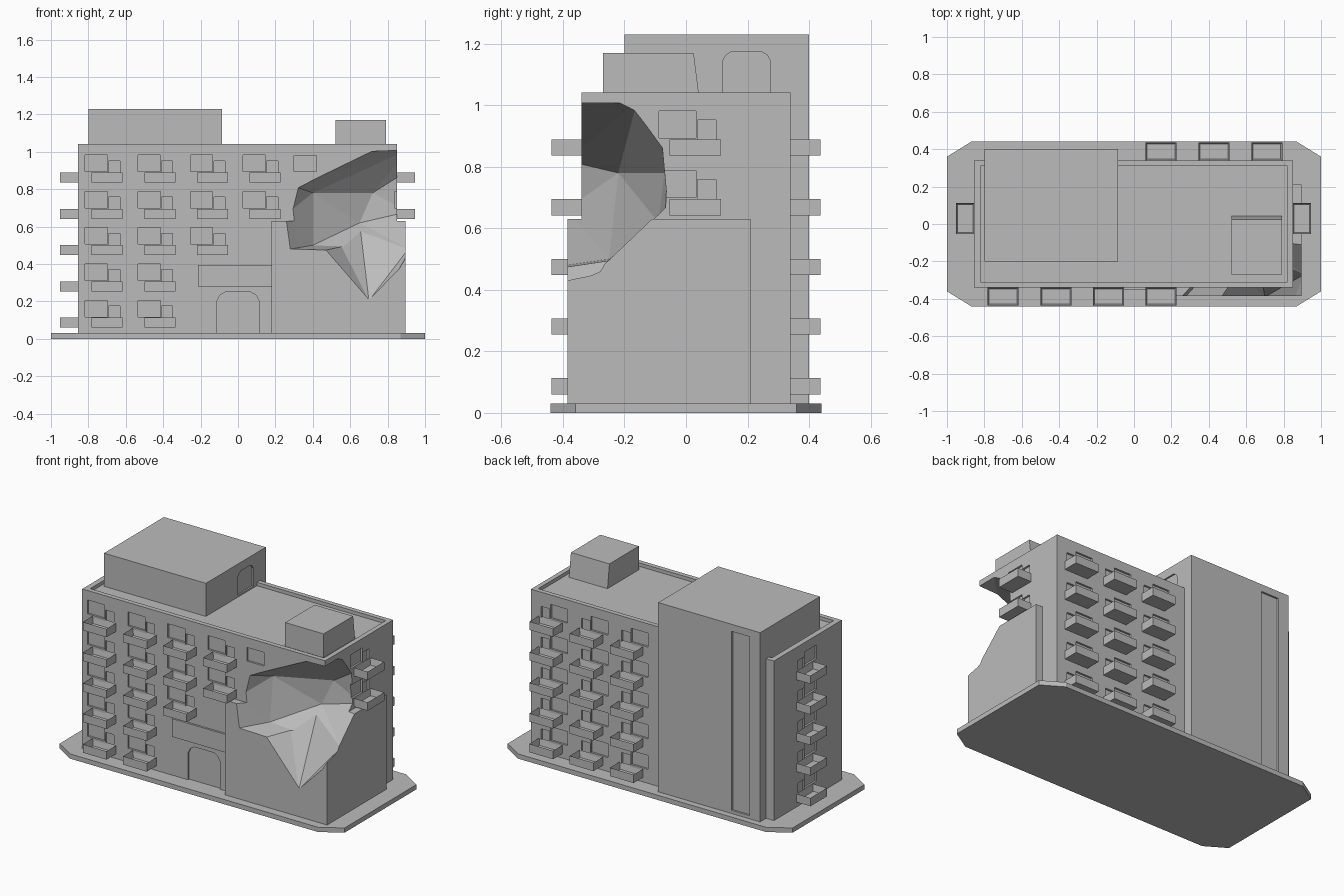
import bpy, bmesh
from mathutils import Vector

if "Cube" in bpy.data.objects:
    bpy.data.objects.remove(bpy.data.objects["Cube"])

concrete = bpy.data.materials.new("grey_concrete")
concrete.diffuse_color = (0.5, 0.5, 0.5, 1)
concrete.use_nodes = True
concrete.node_tree.nodes["Principled BSDF"].inputs["Base Color"].default_value = concrete.diffuse_color


def finish(name, bm):
    bmesh.ops.recalc_face_normals(bm, faces=bm.faces)
    me = bpy.data.meshes.new(name)
    bm.to_mesh(me)
    bm.free()
    me.materials.append(concrete)
    ob = bpy.data.objects.new(name, me)
    bpy.context.collection.objects.link(ob)
    return ob


def add_box(bm, x0, x1, y0, y1, z0, z1):
    v = bmesh.ops.create_cube(bm, size=1)["verts"]
    for p in v:
        p.co = (x1 if p.co.x > 0 else x0, y1 if p.co.y > 0 else y0, z1 if p.co.z > 0 else z0)
    return v


def box(name, *b):
    bm = bmesh.new()
    add_box(bm, *b)
    return finish(name, bm)


def prism(name, pts, shift):
    """Extrude a closed 3D outline along a shift vector."""
    bm = bmesh.new()
    f = bm.faces.new([bm.verts.new(p) for p in pts])
    ext = bmesh.ops.extrude_face_region(bm, geom=[f], use_keep_orig=True)
    bmesh.ops.translate(bm, vec=Vector(shift),
                        verts=[g for g in ext["geom"] if isinstance(g, bmesh.types.BMVert)])
    return finish(name, bm)


def hull(name, pts):
    bm = bmesh.new()
    for p in pts:
        bm.verts.new(p)
    res = bmesh.ops.convex_hull(bm, input=list(bm.verts))
    junk = {v for v in res["geom_interior"] if isinstance(v, bmesh.types.BMVert)}
    bmesh.ops.delete(bm, geom=list(junk), context='VERTS')
    return finish(name, bm)


def combine(ob, other, operation='DIFFERENCE'):
    """Apply a boolean and remove the helper."""
    other.hide_render = True
    m = ob.modifiers.new("bool", 'BOOLEAN')
    m.operation, m.solver, m.object = operation, 'EXACT', other
    bpy.context.view_layer.update()
    me = bpy.data.meshes.new_from_object(ob.evaluated_get(bpy.context.evaluated_depsgraph_get()))
    ob.modifiers.clear()
    ob.data = me
    bpy.data.objects.remove(other)
    me.materials.clear()
    me.materials.append(concrete)


def arch(w, h):
    return [(-w, 0), (w, 0), (w, .78 * h), (.86 * w, .92 * h), (.6 * w, h),
            (-.6 * w, h), (-.86 * w, .92 * h), (-w, .78 * h)]


# Pavement slab with cut corners
c = [(-.87, -.44), (.87, -.44), (1, -.36), (1, .36), (.87, .44), (-.87, .44), (-1, .36), (-1, -.36)]
prism("pavement", [(x, y, 0) for x, y in c], (0, 0, .03))

# Main block, front corner annex and sunken roof
body = box("main_building", -.855, .85, -.34, .34, .02, 1.042)
combine(body, box("annex", .18, .895, -.385, .21, .02, .63), 'UNION')
combine(body, box("roof_cut", -.82, .82, -.31, .31, 1.02, 1.2))

# Stair tower with roof door and tall rear strip
tower = box("stair_tower", -.80, -.085, -.20, .40, .02, 1.23)
combine(tower, box("strip_cut", -.725, -.60, .388, .5, .05, 1.185))
combine(tower, prism("roof_door_cut", [(-.095, .197 + u, 1.03 + z) for u, z in arch(.078, .145)], (.1, 0, 0)))

# Small roof house, its rear wall leaning out at the foot
bm = bmesh.new()
for v in add_box(bm, .52, .79, -.27, .025, 1.01, 1.17):
    if v.co.z < 1.1 and v.co.y > 0:
        v.co.y = .045
finish("roof_house", bm)

# Balconies, with window and door recesses behind each
cuts = bmesh.new()
D = .012


def wall_box(bm, wall, u0, u1, d0, d1, z0, z1):
    """Box on a wall: u runs along it, d points out of it."""
    if wall == "front":
        return add_box(bm, u0, u1, -.34 - d1, -.34 - d0, z0, z1)
    if wall == "back":
        return add_box(bm, u0, u1, .34 + d0, .34 + d1, z0, z1)
    if wall == "right":
        return add_box(bm, .85 + d0, .85 + d1, u0, u1, z0, z1)
    return add_box(bm, -.855 - d1, -.855 - d0, u0, u1, z0, z1)


def balcony(wall, u, row):
    z = .06 + .194 * row
    bm = bmesh.new()
    wall_box(bm, wall, u - .083, u + .083, -.002, .097, z, z + .053)
    bm.normal_update()
    top = max(bm.faces, key=lambda f: f.calc_center_median().z)
    bmesh.ops.inset_individual(bm, faces=[top], thickness=.012)
    bmesh.ops.translate(bm, verts=top.verts, vec=(0, 0, -.042))
    finish("balcony_" + wall, bm)
    wall_box(cuts, wall, u - .118, u + .002, -D, .02, z + .058, z + .146)
    wall_box(cuts, wall, u + .008, u + .068, -D, .02, z + .012, z + .116)


for u, rows in ((-.70, range(5)), (-.417, range(5)), (-.137, range(2, 5)), (.145, (3, 4))):
    for r in rows:
        balcony("front", u, r)
for r in range(5):
    balcony("left", .03, r)
    for u in (.145, .427, .71):
        balcony("back", u, r)
for r in (3, 4):
    balcony("right", .03, r)
wall_box(cuts, "front", .30, .42, -D, .02, .894, .98)   # window whose balcony is gone
combine(body, finish("opening_cuts", cuts))

# Front entrance and sign board above it
combine(body, prism("entrance_cut", [(u, -.328, .03 + z) for u, z in arch(.113, .22)], (0, -.1, 0)))
box("blank_board", -.215, .18, -.352, -.335, .28, .395)

# Broken corner: a large faceted bite and a lower notch
combine(body, hull("bite", [
    (.25, -.39, .66), (.275, -.39, .48), (.45, -.39, .49), (.29, -.39, .82), (.58, -.39, .95),
    (.66, -.39, 1.0), (.91, -.39, 1.01), (.91, -.39, .46), (.91, -.27, .48), (.91, -.13, .63),
    (.91, -.06, .68), (.91, -.08, .9), (.91, -.16, 1.01), (.40, -.22, .78), (.40, -.25, .50),
    (.72, -.07, .78), (.65, -.09, .62)]))
combine(body, hull("notch", [
    (.44, -.39, .505), (.55, -.39, .42), (.70, -.39, .205), (.86, -.39, .37), (.91, -.39, .455),
    (.91, -.27, .48), (.79, -.24, .53), (.55, -.26, .50), (.65, -.12, .62), (.91, -.39, .6), (.5, -.39, .6)]))
